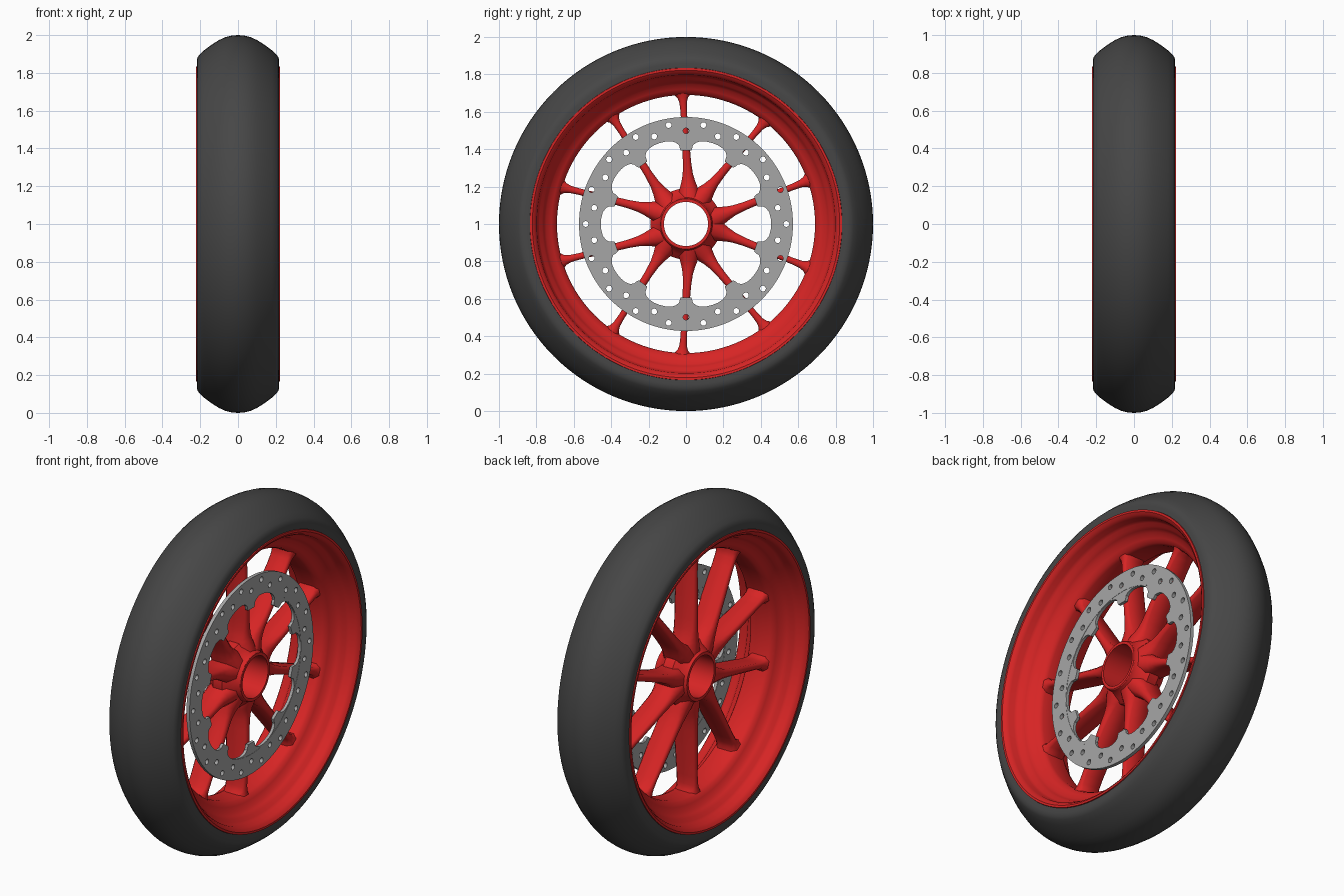
import bpy, bmesh, math
from mathutils import Vector

if "Cube" in bpy.data.objects:
    bpy.data.objects.remove(bpy.data.objects["Cube"])

CENTRE = Vector((0, 0, 1))
SEGMENTS = 128


def material(name, colour):
    m = bpy.data.materials.new(name)
    m.use_nodes = True
    m.diffuse_color = (*colour, 1)
    bsdf = next(n for n in m.node_tree.nodes if n.type == "BSDF_PRINCIPLED")
    bsdf.inputs["Base Color"].default_value = (*colour, 1)
    return m


RUBBER = material("black rubber", (0.062, 0.062, 0.062))
RED = material("red paint", (0.68, 0.018, 0.018))
STEEL = material("grey steel", (0.38, 0.38, 0.38))


def polar(radius, degrees, x=0.0):
    a = math.radians(degrees)
    return Vector((x, radius * math.cos(a), radius * math.sin(a)))


def finish(name, bm, mat, angle=35):
    bmesh.ops.recalc_face_normals(bm, faces=bm.faces)
    mesh = bpy.data.meshes.new(name)
    bm.to_mesh(mesh)
    bm.free()
    mesh.materials.append(mat)
    obj = bpy.data.objects.new(name, mesh)
    obj.location = CENTRE
    bpy.context.collection.objects.link(obj)
    bpy.ops.object.select_all(action="DESELECT")
    obj.select_set(True)
    bpy.context.view_layer.objects.active = obj
    bpy.ops.object.shade_smooth_by_angle(angle=math.radians(angle))
    return obj


def loft(bm, rings, closed):
    """Skin a list of point rings; join the last to the first or cap the ends."""
    rows = [[bm.verts.new(p) for p in ring] for ring in rings]
    count = len(rows[0])
    pairs = list(zip(rows, rows[1:])) + ([(rows[-1], rows[0])] if closed else [])
    for a, b in pairs:
        for i in range(count):
            j = (i + 1) % count
            bm.faces.new((a[i], a[j], b[j], b[i]))
    if not closed:
        bm.faces.new(rows[0])
        bm.faces.new(rows[-1])


def lathe(name, profile, mat):
    """Turn a closed (x, radius) profile about the axle."""
    bm = bmesh.new()
    loft(bm, [[polar(r, 360 * i / SEGMENTS, x) for x, r in profile]
              for i in range(SEGMENTS)], True)
    return finish(name, bm, mat)


def mirrored(half):
    """Complete a half profile that starts and ends near the centre plane."""
    return half + [(-x, r) for x, r in reversed(half) if x > 0]


# Tyre with a rounded, pointed crown
lathe("tyre", mirrored([
    (0, 1.0), (0.03, 0.998), (0.065, 0.99), (0.1, 0.974), (0.14, 0.949),
    (0.18, 0.919), (0.205, 0.896), (0.215, 0.88), (0.218, 0.86),
    (0.216, 0.828), (0.17, 0.82), (0.1, 0.82)]), RUBBER)

# Rim with stepped barrel and deep middle channel
lathe("rim", mirrored([
    (0, 0.76), (0.08, 0.775), (0.12, 0.81), (0.2, 0.825), (0.212, 0.836),
    (0.222, 0.834), (0.222, 0.822), (0.212, 0.808), (0.195, 0.798),
    (0.165, 0.794), (0.15, 0.785), (0.138, 0.77), (0.12, 0.76),
    (0.1, 0.748), (0.085, 0.72), (0.07, 0.698), (0.05, 0.69), (0, 0.69)]), RED)

# Hub tube with a flared waist
lathe("hub", [
    (-0.1, 0.118), (-0.1, 0.136), (-0.085, 0.142), (-0.06, 0.165),
    (-0.03, 0.19), (0.03, 0.19), (0.06, 0.165), (0.085, 0.142),
    (0.108, 0.138), (0.112, 0.134), (0.112, 0.118)], RED)

# Ten blade spokes in five pairs: radius, half thickness, back x, front x
STATIONS = [
    (0.13, 0.055, -0.085, 0.09), (0.17, 0.054, -0.083, 0.078),
    (0.2, 0.046, -0.08, 0.068), (0.23, 0.036, -0.078, 0.063),
    (0.27, 0.027, -0.076, 0.062), (0.33, 0.022, -0.073, 0.064),
    (0.42, 0.02, -0.07, 0.066), (0.6, 0.017, -0.062, 0.064),
    (0.65, 0.02, -0.062, 0.064), (0.675, 0.028, -0.063, 0.065),
    (0.7, 0.05, -0.066, 0.068)]
bm = bmesh.new()
for pair in range(5):
    for side in (-1, 1):
        middle = 36 + 72 * pair
        root = polar(0.2, middle + side * 22)
        tip = polar(0.69, middle + side * 16.5)
        along = (tip - root).normalized()
        across = Vector((1, 0, 0)).cross(along)
        rings = []
        for r, w, x0, x1 in STATIONS:
            p = root.lerp(tip, (r - 0.2) / 0.49)
            c = w * 0.55
            outline = [(-w, x0 + c), (-w + c, x0), (w - c, x0), (w, x0 + c),
                       (w, x1 - c), (w - c, x1), (-w + c, x1), (-w, x1 - c)]
            rings.append([p + across * t + Vector((x, 0, 0)) for t, x in outline])
        loft(bm, rings, False)
finish("spokes", bm, RED, 50)


# Flat brake parts: filled outlines with holes, given a thickness
def plate(name, outlines, x, thickness):
    curve = bpy.data.curves.new(name, "CURVE")
    curve.dimensions = "2D"
    curve.fill_mode = "BOTH"
    curve.extrude = thickness / 2
    for points in outlines:
        spline = curve.splines.new("POLY")
        spline.points.add(len(points) - 1)
        for target, p in zip(spline.points, points):
            target.co = (p.y, p.z, 0, 1)
        spline.use_cyclic_u = True
    curve.materials.append(STEEL)
    obj = bpy.data.objects.new(name, curve)
    obj.rotation_euler = (math.pi / 2, 0, math.pi / 2)
    obj.location = CENTRE + Vector((x, 0, 0))
    bpy.context.collection.objects.link(obj)
    bpy.ops.object.select_all(action="DESELECT")
    obj.select_set(True)
    bpy.context.view_layer.objects.active = obj
    bpy.ops.object.convert(target="MESH")
    bpy.ops.object.shade_smooth_by_angle(angle=math.radians(30))


def circle(radius, count, centre=Vector()):
    return [centre + polar(radius, 360 * i / count) for i in range(count)]


# Brake disc with two staggered rows of drilled holes
holes = [circle(0.0155, 14, polar(0.498 if i % 2 else 0.537, 10 * i))
         for i in range(36)]
plate("brake_disc", [circle(0.572, 120), circle(0.457, 120)] + holes, 0.077, 0.02)

# Disc carrier with ten scallops between inward tabs
SCALLOP = [(-14, 0.393), (-13.2, 0.408), (-13, 0.422), (-11, 0.438),
           (-8, 0.449), (-4, 0.454)]
half = SCALLOP + [(0, 0.455)] + [(-a, r) for a, r in reversed(SCALLOP)]
inner = [polar(r, 36 * i + a) for i in range(10) for a, r in half]
plate("disc_carrier", [circle(0.464, 120), inner], 0.077, 0.017)
